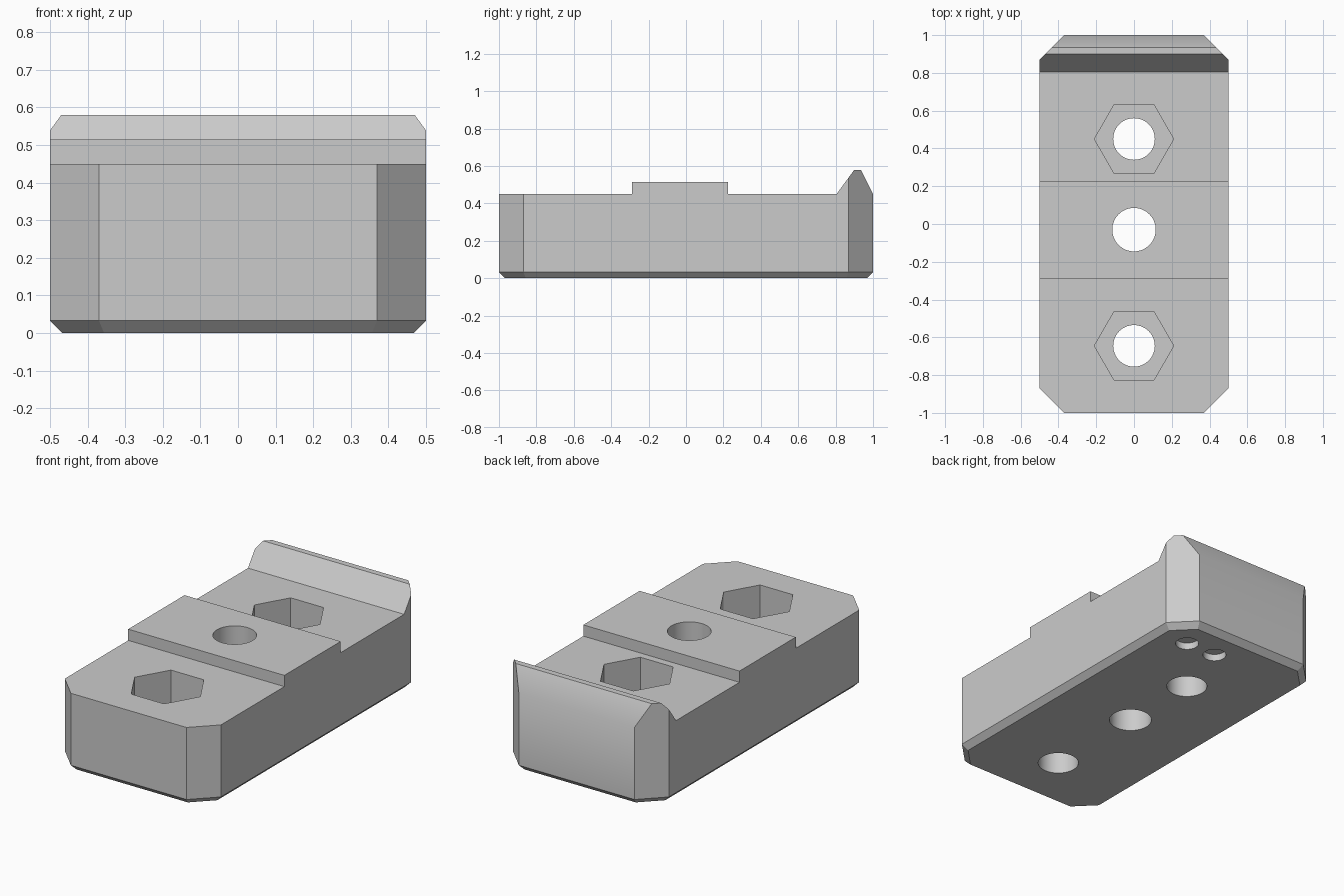
import bpy, bmesh, math

cube = bpy.data.objects.get("Cube")
if cube:
    bpy.data.objects.remove(cube, do_unlink=True)

grey = bpy.data.materials.new("light_grey")
grey.use_nodes = True
colour = (0.6, 0.6, 0.6, 1)
grey.diffuse_color = colour
grey.node_tree.nodes["Principled BSDF"].inputs["Base Color"].default_value = colour


def loft(name, rings):
    """Closed solid skinned through rings of equal length."""
    bm = bmesh.new()
    loops = [[bm.verts.new(p) for p in ring] for ring in rings]
    n = len(loops[0])
    for a, b in zip(loops, loops[1:]):
        for i in range(n):
            j = (i + 1) % n
            bm.faces.new((a[i], a[j], b[j], b[i]))
    bm.faces.new(loops[0])
    bm.faces.new(loops[-1])
    bmesh.ops.recalc_face_normals(bm, faces=bm.faces)
    mesh = bpy.data.meshes.new(name)
    bm.to_mesh(mesh)
    bm.free()
    mesh.materials.append(grey)
    obj = bpy.data.objects.new(name, mesh)
    bpy.context.collection.objects.link(obj)
    return obj


def boolean(target, tool, operation):
    """Apply a boolean to the target and discard the tool."""
    tool.hide_render = True
    mod = target.modifiers.new("cut", 'BOOLEAN')
    mod.operation = operation
    mod.solver = 'EXACT'
    mod.object = tool
    bpy.context.view_layer.objects.active = target
    bpy.ops.object.modifier_apply(modifier=mod.name)
    bpy.data.objects.remove(tool, do_unlink=True)


def octagon(hx, hy, cut, z):
    """Rectangle with clipped corners."""
    quarter = [(hx, hy - cut), (hx - cut, hy)]
    pts = []
    for sx, sy in ((1, 1), (-1, 1), (-1, -1), (1, -1)):
        corner = quarter if sx * sy > 0 else quarter[::-1]
        pts += [(sx * x, sy * y, z) for x, y in corner]
    return pts


def drill(target, x, y, radius, z0, z1, sides=64):
    """Cut a vertical hole; six sides make a nut pocket."""
    rings = [[(x + radius * math.cos(math.tau * i / sides),
               y + radius * math.sin(math.tau * i / sides), z)
              for i in range(sides)] for z in (z0, z1)]
    boolean(target, loft("hole_cutter", rings), 'DIFFERENCE')


# Clipped-corner body with a chamfered underside
cut, cham = 0.13, 0.033
low_cut = cut - cham * (2 - math.sqrt(2))
body = loft("clamp_block", [
    octagon(0.5 - cham, 1 - cham, low_cut, 0),
    octagon(0.5, 1, cut, cham),
    octagon(0.5, 1, cut, 0.8)])

# Side profile with the raised middle step and the rear lip
profile = [(-1.1, -0.1), (1, -0.1), (1, 0.45), (0.935, 0.58), (0.9, 0.58),
           (0.805, 0.45), (0.225, 0.45), (0.225, 0.515), (-0.29, 0.515),
           (-0.29, 0.45), (-1.1, 0.45)]
profile = [(y + 0.1 if y == 1 and z < 0 else y, z) for y, z in profile]
side = loft("side_profile", [[(x, y, z) for y, z in profile] for x in (-0.7, 0.7)])
boolean(body, side, 'INTERSECT')

# Through holes, with nut pockets over the outer two
for y, radius in ((-0.645, 0.11), (-0.03, 0.115), (0.45, 0.11)):
    drill(body, 0, y, radius, -0.2, 0.8)
for y in (-0.645, 0.45):
    drill(body, 0, y, 0.21, 0.2, 0.8, 6)

# Shallow blind holes underneath
for x in (0.105, 0.3):
    drill(body, x, 0.81, 0.063, -0.1, 0.04)

bpy.ops.object.select_all(action='DESELECT')
body.select_set(True)
bpy.context.view_layer.objects.active = body
bpy.ops.object.shade_smooth_by_angle(angle=math.radians(30))
